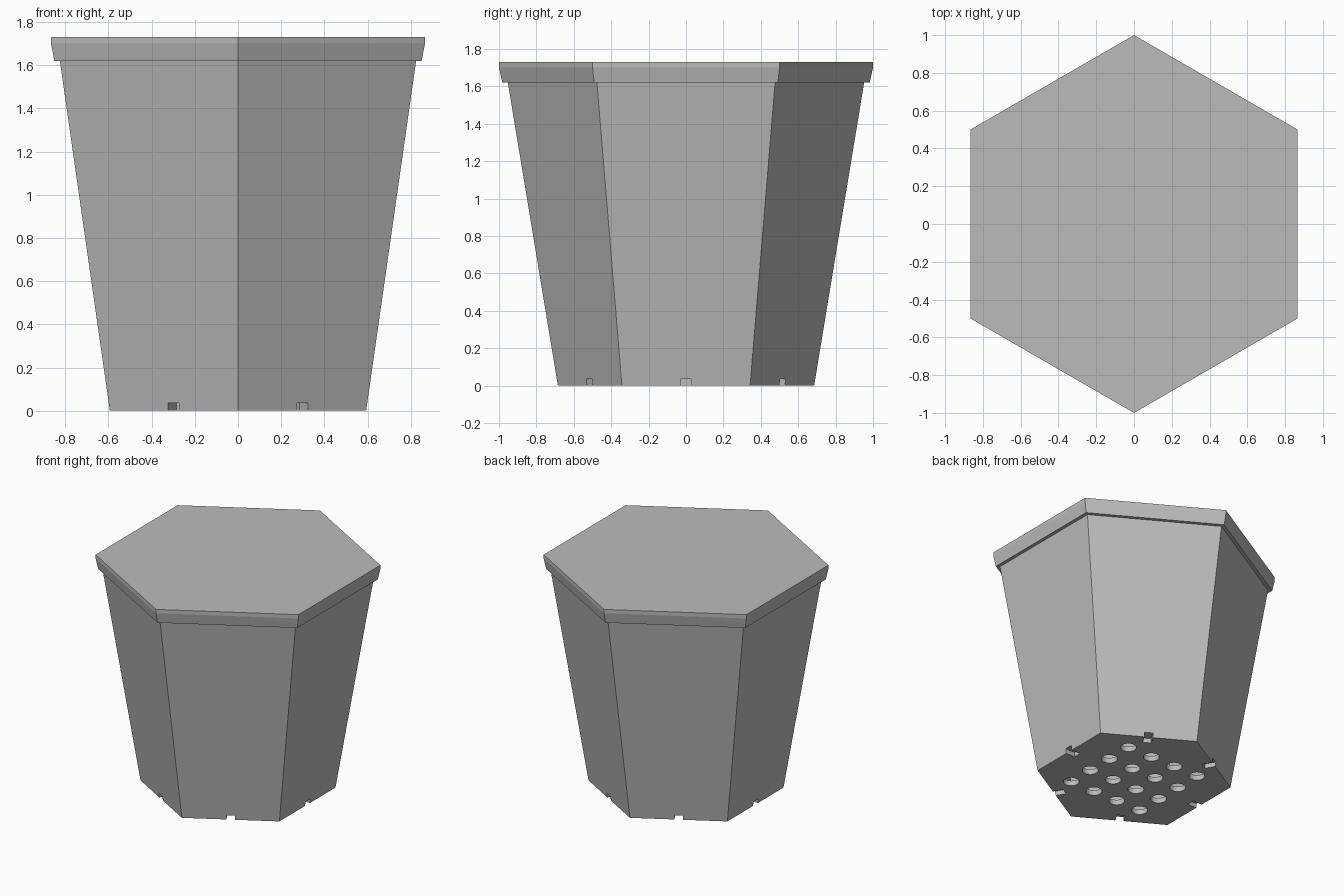
import bpy, bmesh, math
from mathutils import Matrix, Vector

if "Cube" in bpy.data.objects:
    bpy.data.objects.remove(bpy.data.objects["Cube"])


def add_object(name, bm, mat=None):
    bmesh.ops.recalc_face_normals(bm, faces=bm.faces)
    mesh = bpy.data.meshes.new(name)
    bm.to_mesh(mesh)
    bm.free()
    obj = bpy.data.objects.new(name, mesh)
    bpy.context.collection.objects.link(obj)
    if mat:
        mesh.materials.append(mat)
    return obj


def hex_loft(profile):
    """Skin six-sided rings (corner radius, height), corners on the y axis, capped at both ends."""
    bm = bmesh.new()
    rings = []
    for r, z in profile:
        angles = [math.radians(30 + 60 * k) for k in range(6)]
        rings.append([bm.verts.new((r * math.cos(a), r * math.sin(a), z)) for a in angles])
    for low, high in zip(rings, rings[1:]):
        for k in range(6):
            n = (k + 1) % 6
            bm.faces.new((low[k], low[n], high[n], high[k]))
    bm.faces.new(rings[0][::-1])
    bm.faces.new(rings[-1])
    return bm


grey = bpy.data.materials.new("plain grey")
grey.diffuse_color = (0.5, 0.5, 0.5, 1)
grey.use_nodes = True
grey.node_tree.nodes["Principled BSDF"].inputs["Base Color"].default_value = grey.diffuse_color

# Tapered hollow body: up the outside, down the inside to the floor
body = add_object("pot_body", hex_loft([(0.685, 0), (0.959, 1.66), (0.913, 1.66), (0.646, 0.04)]), grey)

# Closed rim on top: flared skirt with a short upright edge
add_object("rim_lid", hex_loft([(0.982, 1.62), (1.0, 1.70), (1.0, 1.73)]), grey)

# Cutters: 4 x 4 drain holes in the floor and a notch under each side
bm = bmesh.new()
for i in range(4):
    for j in range(4):
        place = Matrix.Translation(((i - 1.5) * 0.208, (j - 1.5) * 0.208, 0))
        bmesh.ops.create_cone(bm, cap_ends=True, segments=32, radius1=0.056, radius2=0.056,
                              depth=0.2, matrix=place)
for k in range(6):
    place = (Matrix.Rotation(math.radians(60 * k), 4, 'Z')
             @ Matrix.Translation((0.617, 0, -0.0075))
             @ Matrix.Diagonal((0.2, 0.06, 0.085, 1)))
    bmesh.ops.create_cube(bm, size=1, matrix=place)
cutter = add_object("drain_cutter", bm)
cutter.hide_render = True
cutter.display_type = 'WIRE'

cut = body.modifiers.new("drainage", 'BOOLEAN')
cut.operation = 'DIFFERENCE'
cut.solver = 'EXACT'
cut.object = cutter
